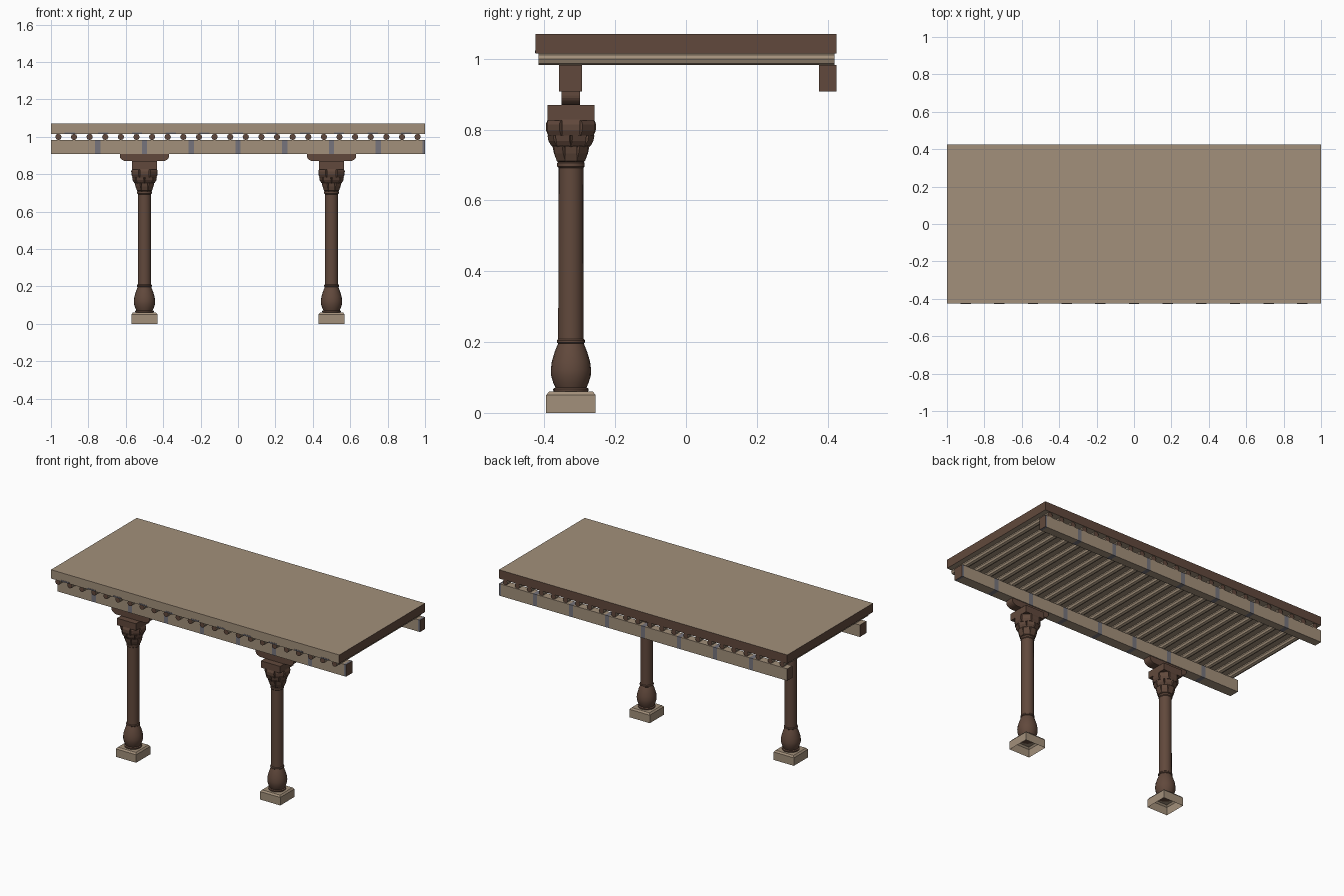
import bpy, bmesh, math
from mathutils import Matrix, Vector

if "Cube" in bpy.data.objects:
    bpy.data.objects.remove(bpy.data.objects["Cube"])


def material(name, rgb):
    m = bpy.data.materials.new(name)
    m.use_nodes = True
    m.diffuse_color = (*rgb, 1)
    m.node_tree.nodes["Principled BSDF"].inputs["Base Color"].default_value = (*rgb, 1)
    return m


TAN = material("weathered tan wood", (0.365, 0.28, 0.197))
BROWN = material("dark brown wood", (0.12, 0.066, 0.045))
GREY = material("blue grey stain", (0.18, 0.175, 0.2))


def finish(name, bm, mats, rule=None, smooth=False, tidy=True):
    """Turn a bmesh into an object, colouring faces by a rule."""
    if tidy:
        bmesh.ops.recalc_face_normals(bm, faces=bm.faces)
    bm.normal_update()
    if rule:
        for f in bm.faces:
            f.material_index = rule(f)
    mesh = bpy.data.meshes.new(name)
    bm.to_mesh(mesh)
    bm.free()
    for m in mats:
        mesh.materials.append(m)
    ob = bpy.data.objects.new(name, mesh)
    bpy.context.collection.objects.link(ob)
    if smooth:
        bpy.ops.object.select_all(action='DESELECT')
        ob.select_set(True)
        bpy.context.view_layer.objects.active = ob
        bpy.ops.object.shade_smooth_by_angle(angle=math.radians(35))


def box(lo, hi):
    bm = bmesh.new()
    lo, hi = Vector(lo), Vector(hi)
    bmesh.ops.create_cube(bm, size=1, matrix=Matrix.Translation((lo + hi) / 2)
                          @ Matrix.Diagonal((*(hi - lo), 1)))
    return bm


def prism(bm, outline, thickness, matrix):
    """Extrude an (x, z) outline evenly along y, then place it."""
    rings = [[bm.verts.new(matrix @ Vector((x, s * thickness / 2, z))) for x, z in outline]
             for s in (-1, 1)]
    n = len(outline)
    bm.faces.new(rings[0])
    bm.faces.new(rings[1][::-1])
    for i in range(n):
        j = (i + 1) % n
        bm.faces.new((rings[0][i], rings[0][j], rings[1][j], rings[1][i]))


def lathe(bm, profile, sides, centre, turn=0, caps=True):
    """Sweep an (r, z) profile around a vertical axis."""
    rings = []
    for r, z in profile:
        rings.append([bm.verts.new((centre[0] + r * math.cos(turn + i * math.tau / sides),
                                    centre[1] + r * math.sin(turn + i * math.tau / sides), z))
                      for i in range(sides)])
    for a, b in zip(rings, rings[1:]):
        for i in range(sides):
            j = (i + 1) % sides
            bm.faces.new((a[i], a[j], b[j], b[i]))
    if caps:
        bm.faces.new(rings[0][::-1])
        bm.faces.new(rings[-1])


# Roof slab: pale top, front and underside, dark ends and back
finish("roof_slab", box((-1, -0.425, 1.015), (1, 0.425, 1.07)), [TAN, BROWN],
       lambda f: 0 if abs(f.normal.z) > 0.5 or f.normal.y < -0.5 else 1)

# Small stains along the lower front edge of the roof
for k in range(11):
    x = (k - 5) * 0.18
    finish(f"roof_stain_{k + 1}", box((x - 0.028, -0.427, 1.016), (x + 0.028, -0.424, 1.024)),
           [GREY])


# Long beams with stained bands and dark ends
def beam(name, y0, y1):
    bm = box((-1, y0, 0.908), (1, y1, 0.983))
    spots = [i * 0.25 for i in range(-3, 5)]
    for x in spots:
        for edge in (x - 0.014, x + 0.014):
            if edge < 1:
                bmesh.ops.bisect_plane(bm, geom=bm.verts[:] + bm.edges[:] + bm.faces[:],
                                       plane_co=(edge, 0, 0), plane_no=(1, 0, 0))

    def rule(f):
        if abs(f.normal.x) > 0.5:
            return 1
        x = f.calc_center_median().x
        return 2 if min(abs(x - s) for s in spots) < 0.015 else 0
    finish(name, bm, [TAN, BROWN, GREY], rule)


beam("front_beam", -0.358, -0.294)
beam("rear_beam", 0.375, 0.425)

# Round joists lying across the beams
for k in range(24):
    bm = bmesh.new()
    x = (k - 11.5) * 0.0835
    place = Matrix.Translation((x, 0.002, 0.999)) @ Matrix.Rotation(math.pi / 2, 4, 'X')
    bmesh.ops.create_cone(bm, cap_ends=True, segments=8, radius1=0.017, radius2=0.017,
                          depth=0.836, matrix=place)
    finish(f"joist_{k + 1}", bm, [TAN, BROWN],
           lambda f: 1 if abs(f.normal.y) > 0.5 else 0, smooth=True)

SHAFT = [(0.047, 0.058), (0.050, 0.063), (0.050, 0.068), (0.044, 0.072), (0.050, 0.085),
         (0.056, 0.105), (0.057, 0.122), (0.054, 0.145), (0.046, 0.172), (0.038, 0.192),
         (0.036, 0.196), (0.040, 0.199), (0.040, 0.205), (0.036, 0.209), (0.035, 0.692),
         (0.039, 0.696), (0.039, 0.706), (0.035, 0.710)]
CORE = [(0.035, 0.708), (0.040, 0.74), (0.046, 0.77), (0.054, 0.80), (0.056, 0.828)]
LOW_LEAF = [(0.034, 0.708), (0.040, 0.712), (0.048, 0.733), (0.052, 0.752), (0.049, 0.757),
            (0.038, 0.75)]
HIGH_LEAF = [(0.040, 0.745), (0.052, 0.755), (0.060, 0.768), (0.063, 0.783), (0.045, 0.785)]
CURL = [(0.045, 0.785), (0.064, 0.783), (0.070, 0.797), (0.071, 0.815), (0.066, 0.828),
        (0.045, 0.826)]
PLINTH = [(0.070, 0), (0.070, 0.05), (0.062, 0.060), (0.032, 0.060)]

for side, cx in (("left", 0.5), ("right", -0.5)):
    c = (cx, -0.325)

    # Hollow square plinth with a chamfered top
    bm = bmesh.new()
    lathe(bm, [(r * math.sqrt(2), z) for r, z in PLINTH], 4, c, math.pi / 4, caps=False)
    finish(f"{side}_plinth", bm, [TAN], tidy=False)

    # Turned column with a bulbous foot
    bm = bmesh.new()
    lathe(bm, SHAFT, 20, c)
    finish(f"{side}_column", bm, [BROWN], smooth=True)

    # Carved capital: flared core and three tiers of leaves
    bm = bmesh.new()
    lathe(bm, CORE, 16, c)
    for outline, width, offset in ((LOW_LEAF, 0.034, 0), (HIGH_LEAF, 0.042, 0.5),
                                   (CURL, 0.050, 0)):
        for i in range(8):
            spin = Matrix.Rotation((i + offset) * math.tau / 8, 4, 'Z')
            prism(bm, outline, width, Matrix.Translation((*c, 0)) @ spin)
    finish(f"{side}_capital", bm, [BROWN])

    # Square block above the capital
    finish(f"{side}_abacus", box((cx - 0.066, -0.391, 0.826), (cx + 0.066, -0.259, 0.869)),
           [BROWN])

    # Bracket with rounded lower corners
    half = [(0.094 + 0.038 * math.sin(a), 0.897 - 0.028 * math.cos(a))
            for a in (i * math.pi / 12 for i in range(7))] + [(0.132, 0.909)]
    bm = bmesh.new()
    prism(bm, half + [(-x, z) for x, z in reversed(half)], 0.052,
          Matrix.Translation((*c, 0)))
    finish(f"{side}_bracket", bm, [BROWN])
